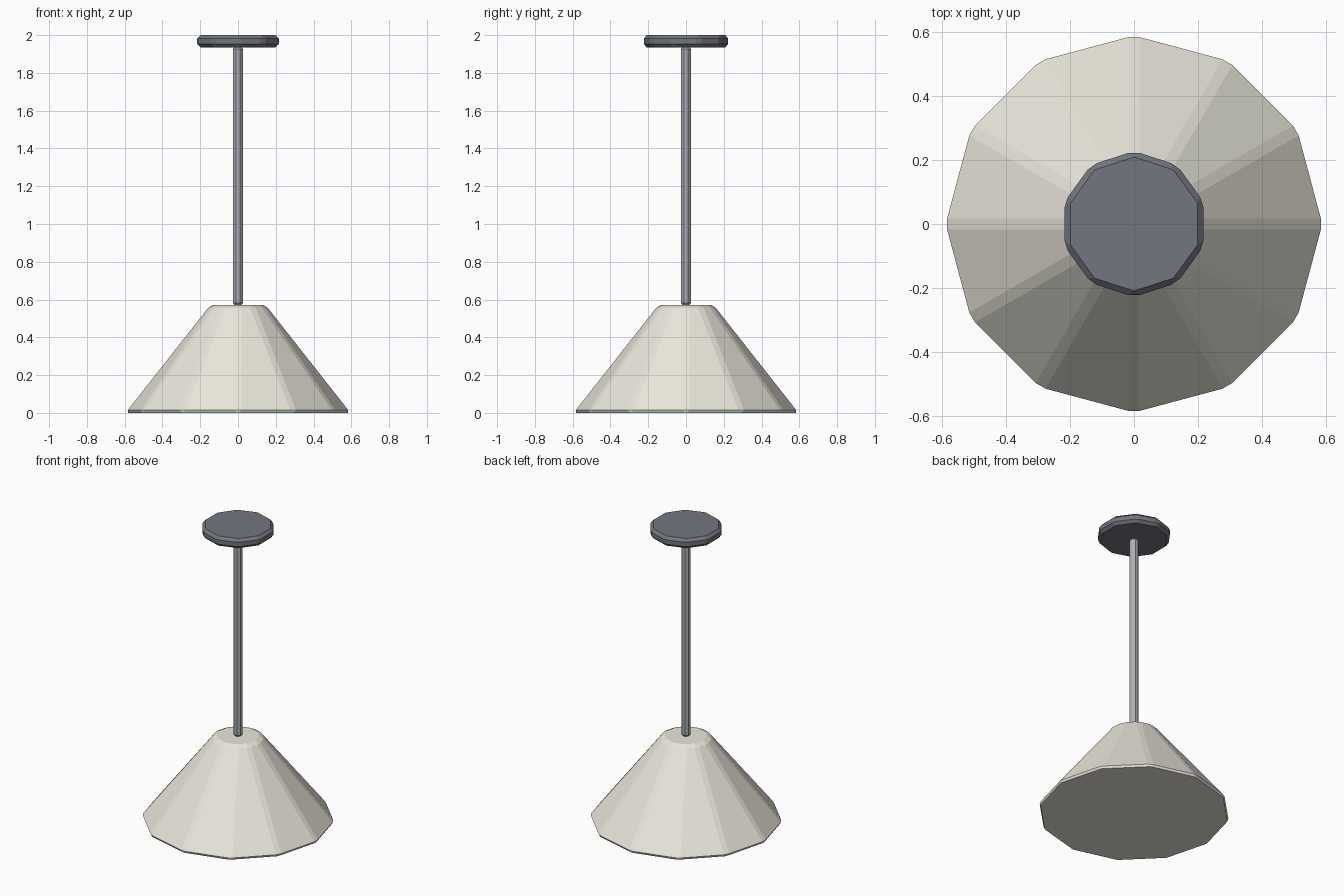
import bpy

if "Cube" in bpy.data.objects:
    bpy.data.objects.remove(bpy.data.objects["Cube"])


def material(name, rgb):
    mat = bpy.data.materials.new(name)
    mat.diffuse_color = (*rgb, 1)
    mat.use_nodes = True
    mat.node_tree.nodes["Principled BSDF"].inputs["Base Color"].default_value = mat.diffuse_color
    return mat


def tapered(name, sides, r_bottom, r_top, z0, z1, bevel, mat):
    """Faceted frustum from z0 to z1 with a single chamfer on every edge."""
    bpy.ops.mesh.primitive_cone_add(vertices=sides, radius1=r_bottom, radius2=r_top,
                                    depth=z1 - z0, location=(0, 0, (z0 + z1) / 2))
    obj = bpy.context.object
    obj.name = name
    obj.data.materials.append(mat)
    mod = obj.modifiers.new("chamfer", 'BEVEL')
    mod.width = bevel
    mod.segments = 1
    mod.limit_method = 'NONE'
    return obj


cream = material("cream", (0.82, 0.80, 0.71))
dark = material("dark_grey", (0.17, 0.18, 0.21))
steel = material("steel", (0.42, 0.43, 0.45))

# Conical shade, closed underneath
tapered("lamp_shade", 12, 0.60, 0.15, 0.0, 0.572, 0.018, cream)
# Hanging rod
tapered("hanging_rod", 8, 0.031, 0.031, 0.572, 1.937, 0.011, steel)
# Ceiling plate
tapered("ceiling_plate", 10, 0.228, 0.228, 1.935, 2.0, 0.018, dark)
